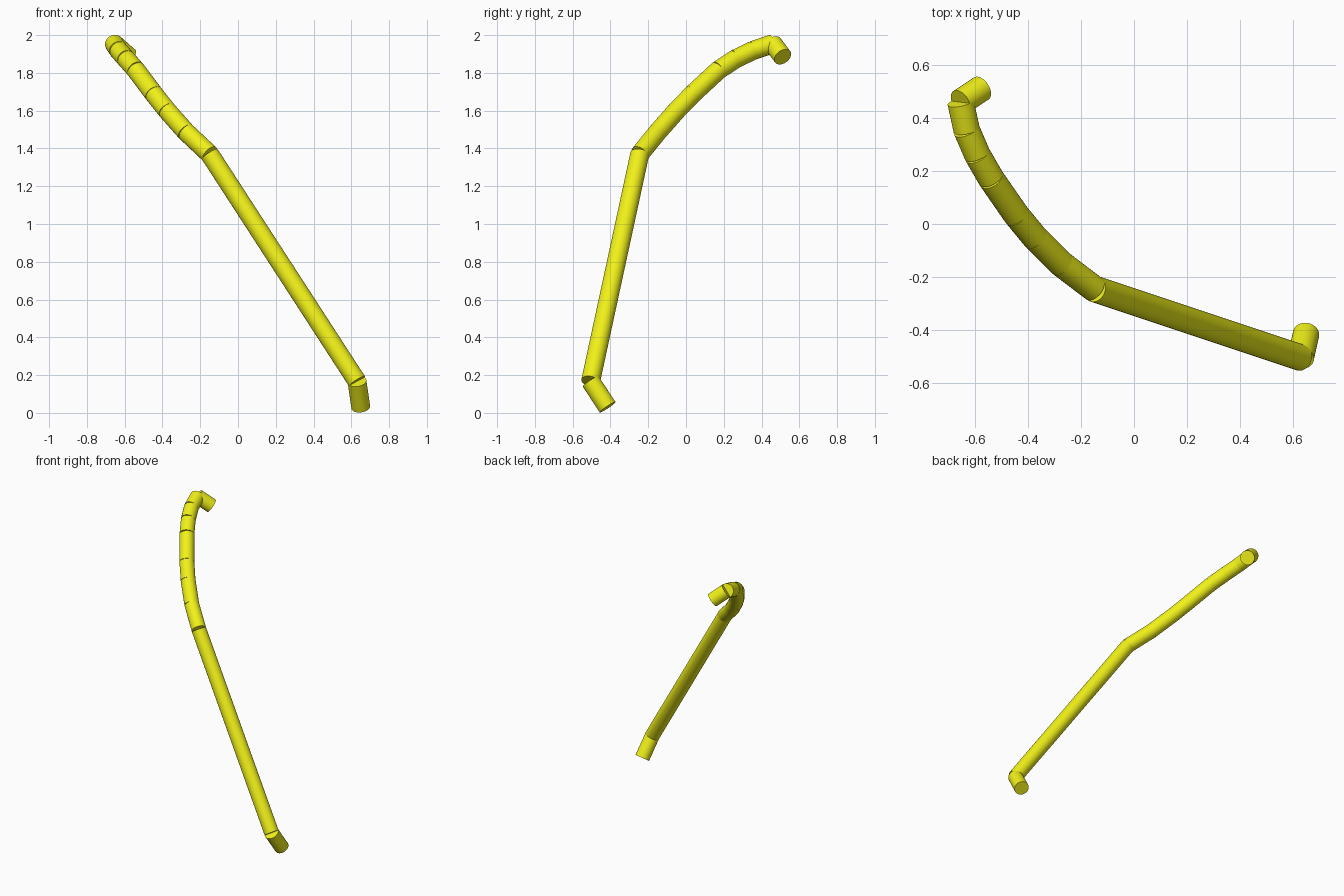
import bpy
from mathutils import Vector

if "Cube" in bpy.data.objects:
    bpy.data.objects.remove(bpy.data.objects["Cube"])

RADIUS = 0.05

yellow = bpy.data.materials.new("yellow")
yellow.diffuse_color = (0.88, 0.88, 0.01, 1)
yellow.use_nodes = True
yellow.node_tree.nodes["Principled BSDF"].inputs["Base Color"].default_value = yellow.diffuse_color


def rod(name, a, b):
    """Capped cylinder running from a to b."""
    a, b = Vector(a), Vector(b)
    d = b - a
    bpy.ops.mesh.primitive_cylinder_add(vertices=32, radius=RADIUS, depth=d.length,
                                        location=(a + b) / 2)
    ob = bpy.context.object
    ob.name = name
    ob.rotation_euler = d.to_track_quat('Z', 'Y').to_euler()
    ob.data.materials.append(yellow)
    bpy.ops.object.shade_smooth_by_angle()
    return ob


# Centre line from the lower end to the upper end
path = [
    (0.65, -0.415, 0.03),
    (0.63, -0.505, 0.167),
    (-0.15, -0.245, 1.37),
    (-0.275, -0.15, 1.487),
    (-0.375, -0.05, 1.60),
    (-0.445, 0.035, 1.688),
    (-0.54, 0.172, 1.815),
    (-0.592, 0.262, 1.874),
    (-0.632, 0.355, 1.919),
    (-0.655, 0.46, 1.954),
    (-0.577, 0.512, 1.885),
]

# Lower stub, long straight bar, curved upper run, upper stub
names = ["lower_stub", "long_bar"]
names += [f"curve_segment_{i}" for i in range(1, len(path) - 3)]
names += ["upper_stub"]
for name, a, b in zip(names, path, path[1:]):
    rod(name, a, b)
